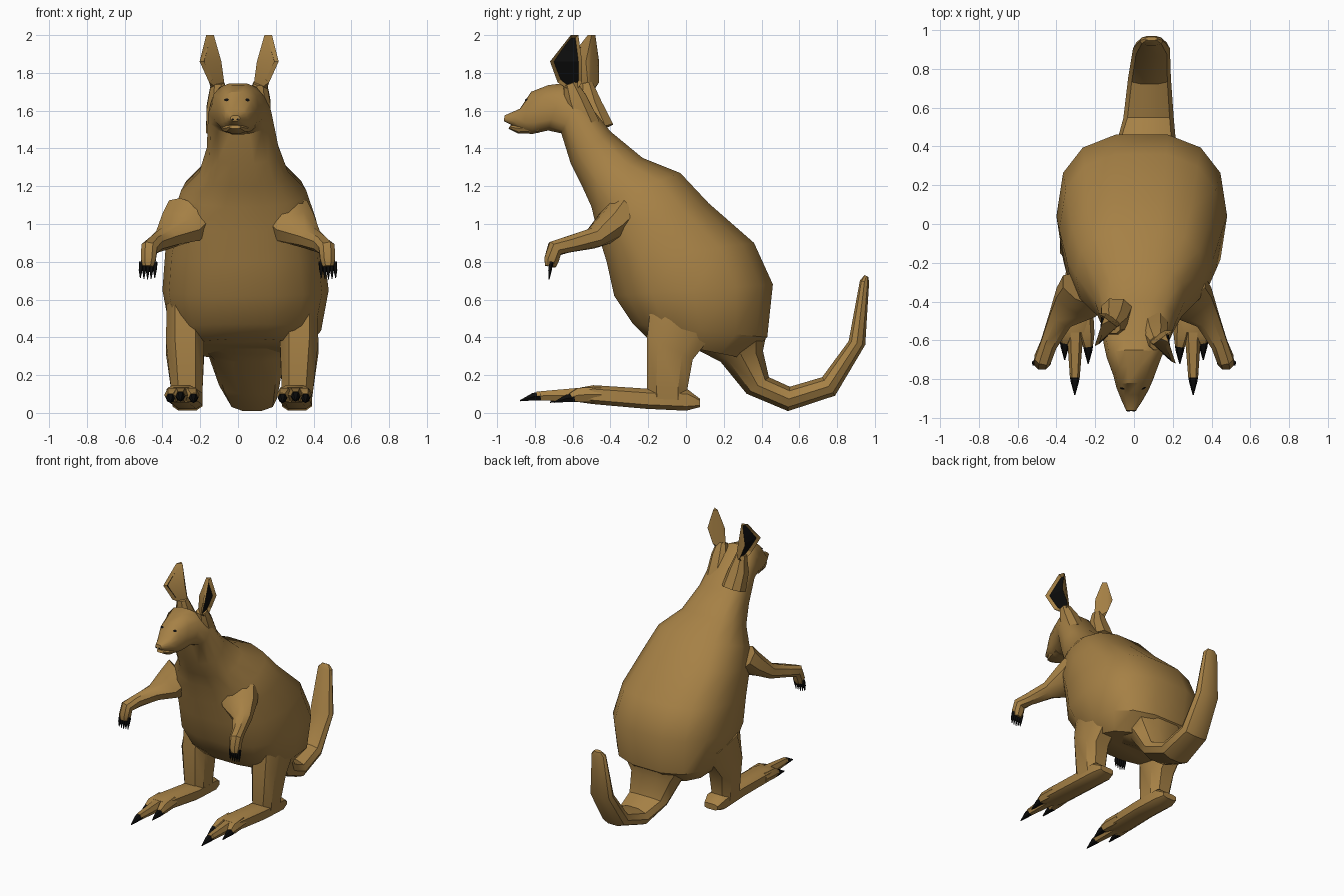
import bpy, bmesh, math
from mathutils import Vector

if "Cube" in bpy.data.objects:
    bpy.data.objects.remove(bpy.data.objects["Cube"])


def material(name, rgb):
    m = bpy.data.materials.new(name)
    m.diffuse_color = (*rgb, 1)
    m.use_nodes = True
    m.node_tree.nodes["Principled BSDF"].inputs["Base Color"].default_value = m.diffuse_color
    return m


FUR = material("brown fur", (0.38, 0.218, 0.06))
BLACK = material("black", (0.004, 0.004, 0.004))


def finish(name, bm, mats, angle=35):
    bmesh.ops.recalc_face_normals(bm, faces=bm.faces)
    me = bpy.data.meshes.new(name)
    bm.to_mesh(me)
    bm.free()
    for m in mats:
        me.materials.append(m)
    ob = bpy.data.objects.new(name, me)
    bpy.context.collection.objects.link(ob)
    bpy.ops.object.select_all(action='DESELECT')
    ob.select_set(True)
    bpy.context.view_layer.objects.active = ob
    bpy.ops.object.shade_smooth_by_angle(angle=math.radians(angle))
    return ob


def rings(name, frames, n=12, p=0.85, mat=FUR, angle=35):
    """Skin rings given as (centre, half axis, other half axis)."""
    bm = bmesh.new()
    loops = []
    for c, a, b in frames:
        loop = []
        for k in range(n):
            t = 2 * math.pi * (k + 0.5) / n
            u, v = math.cos(t), math.sin(t)
            u = math.copysign(abs(u) ** p, u)
            v = math.copysign(abs(v) ** p, v)
            loop.append(bm.verts.new(c + a * u + b * v))
        loops.append(loop)
    for r, s in zip(loops, loops[1:]):
        for k in range(n):
            bm.faces.new((r[k], r[(k + 1) % n], s[(k + 1) % n], s[k]))
    bm.faces.new(loops[0])
    bm.faces.new(loops[-1])
    return finish(name, bm, [mat], angle)


def loft(name, sections, **kw):
    """Sections: front y, z, back y, z, centre x, half width."""
    frames = []
    for yf, zf, yb, zb, cx, w in sections:
        f, b = Vector((cx, yf, zf)), Vector((cx, yb, zb))
        frames.append(((f + b) / 2, (f - b) / 2 * 1.02, Vector((w, 0, 0))))
    return rings(name, frames, **kw)


def tube(name, points, wide=(), **kw):
    """Points: x, y, z, radius; wide stretches the first rings sideways."""
    ps = [Vector(q[:3]) for q in points]
    frames = []
    for i, q in enumerate(points):
        t = (ps[min(i + 1, len(ps) - 1)] - ps[max(i - 1, 0)]).normalized()
        a = t.cross(Vector((1, 0, 0))).normalized()
        k = wide[i] if i < len(wide) else 1
        frames.append((ps[i], a * q[3], t.cross(a) * q[3] * k))
    return rings(name, frames, **kw)


# Body, neck and skull in one skin
head = loft("body_and_head", [
    (-0.20, 0.39, 0.30, 0.29, .04, .32),
    (-0.28, 0.47, 0.43, 0.40, .04, .40),
    (-0.38, 0.62, 0.46, 0.68, .04, .44),
    (-0.42, 0.80, 0.36, 0.90, .035, .42),
    (-0.47, 0.96, 0.12, 1.11, .03, .38),
    (-0.50, 1.09, -0.03, 1.27, .03, .33),
    (-0.55, 1.20, -0.23, 1.35, .03, .235),
    (-0.61, 1.32, -0.40, 1.49, .025, .19),
    (-0.66, 1.48, -0.56, 1.69, .01, .168),
    (-0.73, 1.495, -0.65, 1.745, 0, .14),
    (-0.82, 1.475, -0.73, 1.735, 0, .108),
    (-0.87, 1.49, -0.82, 1.70, -.005, .085),
    (-0.92, 1.522, -0.88, 1.61, -.01, .058),
    (-0.965, 1.545, -0.96, 1.575, -.015, .025)], n=14, p=.78)

# Lower jaw
loft("jaw", [
    (-0.78, 1.48, -0.78, 1.55, -.005, .09),
    (-0.89, 1.478, -0.88, 1.535, -.01, .06),
    (-0.94, 1.505, -0.93, 1.522, -.015, .03)], n=10)

# Tail, widening into the haunches
loft("tail", [
    (0.04, 0.34, 0.448, 0.54, .04, .31),
    (0.10, 0.31, 0.43, 0.42, .04, .26),
    (0.18, 0.27, 0.41, 0.33, .045, .20),
    (0.32, 0.10, 0.44, 0.19, .06, .16),
    (0.54, 0.008, 0.55, 0.14, .075, .13),
    (0.79, 0.09, 0.72, 0.19, .08, .11),
    (0.95, 0.36, 0.86, 0.38, .09, .095),
    (0.97, 0.69, 0.92, 0.70, .09, .06),
    (0.965, 0.72, 0.945, 0.73, .09, .03)], n=10)

# Eyes and nostrils: thin black plates on the face
bpy.context.view_layer.update()
for name, x, z, r in (("eye_left", -.06, 1.655, .013), ("eye_right", .048, 1.655, .013),
                      ("nostril_left", -.028, 1.553, .007), ("nostril_right", -.002, 1.553, .007)):
    hit, loc, nor, _ = head.ray_cast(Vector((x, -2, z)), Vector((0, 1, 0)))
    if hit:
        bm = bmesh.new()
        bmesh.ops.create_circle(bm, cap_ends=True, segments=8, radius=r)
        q = nor.to_track_quat('Z', 'Y')
        for v in bm.verts:
            v.co = loc + nor * 0.004 + q @ Vector((v.co.x, v.co.y * 0.7, 0))
        finish(name, bm, [BLACK])


def ear(name, s, dx, dy):
    # Outer rim, then the ridge of the inward-facing shell
    pts = [(.145, -.59, 1.69), (.165, -.68, 1.75), (.215, -.72, 1.86), (.18, -.61, 2.0),
           (.165, -.57, 2.0), (.20, -.55, 1.86), (.155, -.55, 1.75),
           (.08, -.60, 1.69), (.085, -.61, 1.75), (.10, -.62, 1.86), (.14, -.59, 2.0)]
    bm = bmesh.new()
    vs = [bm.verts.new((s * x + dx, y + dy, z)) for x, y, z in pts]
    bmesh.ops.convex_hull(bm, input=vs)
    bmesh.ops.recalc_face_normals(bm, faces=bm.faces)
    inner = [f for f in bm.faces if f.normal.x * s > 0.6]
    bmesh.ops.inset_region(bm, faces=inner, thickness=0.012, depth=-0.025)
    for f in inner:
        f.material_index = 1
    finish(name, bm, [FUR, BLACK], 25)


ear("ear_right", 1, 0, 0)
ear("ear_left", -1, .012, .09)

# Ear roots running down into the neck
tube("ear_root_right", [(.10, -.53, 1.52, .08), (.11, -.585, 1.66, .065), (.118, -.615, 1.745, .038)], n=8)
tube("ear_root_left", [(-.09, -.46, 1.50, .085), (-.10, -.51, 1.63, .07), (-.108, -.53, 1.745, .038)], n=8)

for side, s in (("right", 1), ("left", -1)):
    # Arm with a broad shoulder, hand and finger claws
    tube("arm_" + side, [(s * x, y, z, r) for x, y, z, r in (
        (.25, -.34, 1.05, .10), (.30, -.405, .985, .085), (.38, -.49, .925, .056),
        (.44, -.62, .893, .046), (.47, -.695, .87, .046), (.475, -.712, .81, .042),
        (.477, -.718, .775, .03))], wide=(1.4, 1.5, 1.2), n=8)
    for i in range(5):
        x = .437 + .019 * i
        tube(f"finger_claw_{side}_{i + 1}", [
            (s * x, -.712, .80, .012), (s * (x + .003), -.721, .755, .010),
            (s * (x + .004), -.725, .705 + .004 * abs(i - 2), .002)],
            n=5, mat=BLACK)

    # Leg, mirrored about the slightly offset body centre
    def px(x):
        return .022 + s * x
    loft("leg_" + side, [
        (-0.19, 0.60, 0.22, 0.50, px(.305), .10),
        (-0.21, 0.41, 0.04, 0.28, px(.302), .107),
        (-0.21, 0.13, 0.01, 0.12, px(.293), .088),
        (-0.20, 0.05, 0.01, 0.04, px(.29), .08)], n=8, p=.7)

    # Foot
    loft("foot_" + side, [
        (0.075, 0.03, 0.075, 0.075, px(.29), .06),
        (0.0, 0.01, 0.01, 0.125, px(.29), .083),
        (-0.21, 0.02, -0.21, 0.13, px(.29), .083),
        (-0.49, 0.045, -0.49, 0.148, s * .30, .083),
        (-0.56, 0.055, -0.56, 0.135, s * .30, .07)], n=8, p=.6)

    # Toes and their claws
    for toe, x0, x1, y, z, r in (("outer", .34, .357, -.61, .082, .034),
                                 ("middle", .302, .305, -.79, .09, .034),
                                 ("inner", .255, .236, -.63, .082, .034)):
        tube(f"toe_{toe}_{side}", [(s * x0, -.45, .098, .045),
             (s * (x0 + x1) / 2, -.57, .095, .042), (s * x1, y, z, r * .75)], n=6)
        tube(f"toe_claw_{toe}_{side}", [(s * x1, y + .02, z, r * .8),
             (s * x1, y - .02, z - .005, r * .65),
             (s * x1, y - .09, z - .026, .003)], n=6, mat=BLACK)
